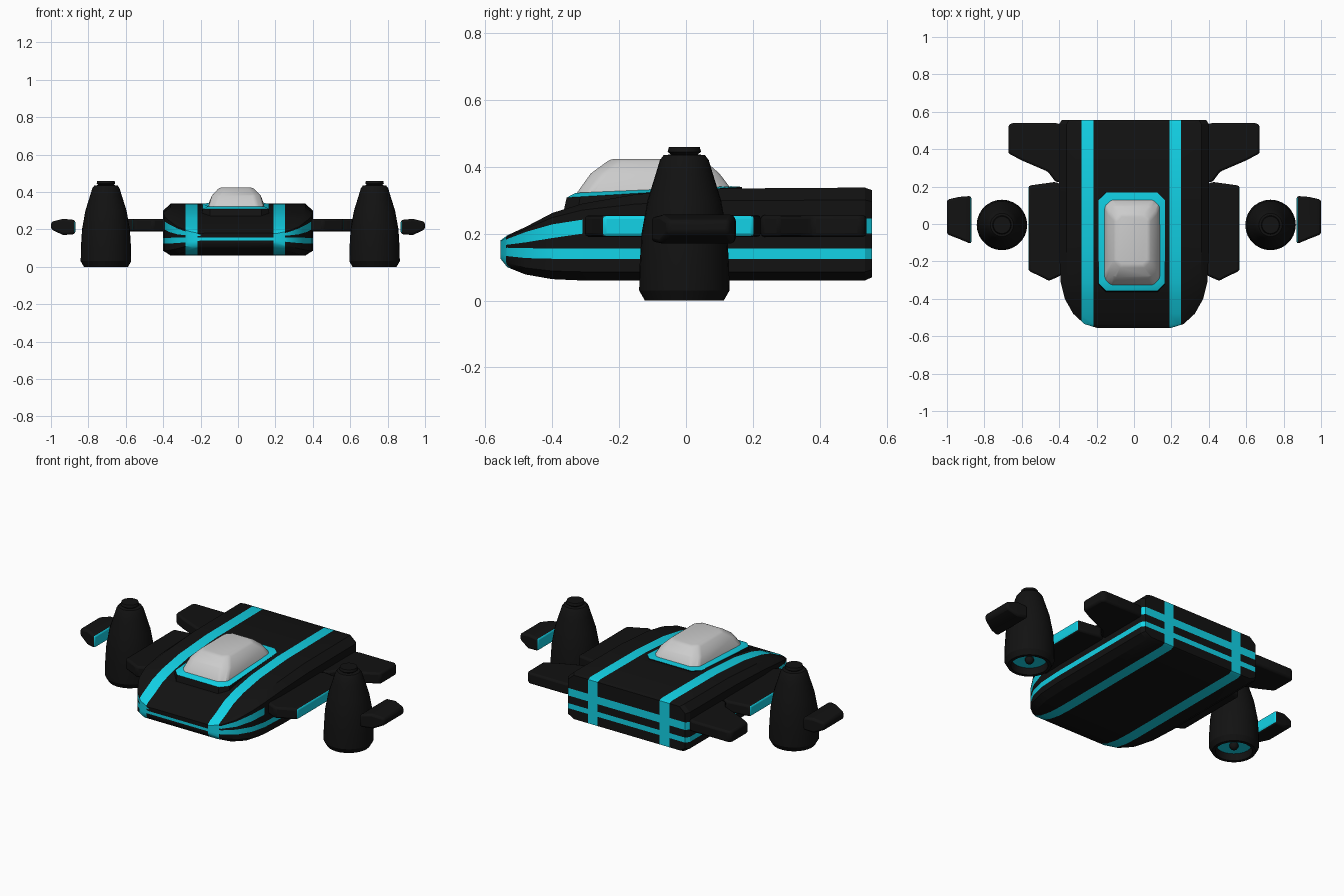
import bpy, bmesh, math
from mathutils import Vector

if "Cube" in bpy.data.objects:
    bpy.data.objects.remove(bpy.data.objects["Cube"])


def material(name, color):
    m = bpy.data.materials.new(name)
    m.diffuse_color = color
    m.use_nodes = True
    m.node_tree.nodes["Principled BSDF"].inputs["Base Color"].default_value = m.diffuse_color
    return m


BLACK = material("black_paint", (0.006, 0.006, 0.006, 1))
CYAN = material("cyan_paint", (0.006, 0.65, 0.8, 1))


def finish(name, bm, mats=(BLACK, CYAN), cyan=None, bevel=0, angle=30):
    bmesh.ops.recalc_face_normals(bm, faces=bm.faces)
    bm.normal_update()
    if cyan:
        for f in bm.faces:
            if cyan(f):
                f.material_index = 1
    me = bpy.data.meshes.new(name)
    bm.to_mesh(me)
    bm.free()
    for m in mats:
        me.materials.append(m)
    ob = bpy.data.objects.new(name, me)
    bpy.context.collection.objects.link(ob)
    bpy.ops.object.select_all(action='DESELECT')
    ob.select_set(True)
    bpy.context.view_layer.objects.active = ob
    bpy.ops.object.shade_smooth_by_angle(angle=math.radians(angle))
    if bevel:
        b = ob.modifiers.new("soft_edges", 'BEVEL')
        b.width, b.segments, b.limit_method = bevel, 2, 'ANGLE'
    return ob


def loft(rings):
    bm = bmesh.new()
    vs = [[bm.verts.new(p) for p in r] for r in rings]
    n = len(rings[0])
    for a, b in zip(vs, vs[1:]):
        for i in range(n):
            j = (i + 1) % n
            bm.faces.new((a[i], a[j], b[j], b[i]))
    bm.faces.new(vs[0])
    bm.faces.new(vs[-1])
    return bm


def octagon(x0, x1, y0, y1, c, z0, z1):
    pts = [(x0 + c, y0), (x1 - c, y0), (x1, y0 + c), (x1, y1 - c),
           (x1 - c, y1), (x0 + c, y1), (x0, y1 - c), (x0, y0 + c)]
    return [(x, y, z0 + (z1 - z0) * (y - y0) / (y1 - y0)) for x, y in pts]


# Hull: stations of y, half width, bottom, lower stripe, upper stripe, top
stations = [
    (-0.555, 0.20, 0.125, 0.140, 0.156, 0.165, 0.172, 0.180),
    (-0.535, 0.265, 0.10, 0.133, 0.158, 0.167, 0.184, 0.195),
    (-0.48, 0.325, 0.078, 0.127, 0.157, 0.174, 0.205, 0.220),
    (-0.40, 0.37, 0.064, 0.125, 0.155, 0.187, 0.228, 0.262),
    (-0.31, 0.392, 0.06, 0.125, 0.155, 0.20, 0.242, 0.29),
    (-0.15, 0.40, 0.06, 0.125, 0.155, 0.20, 0.245, 0.318),
    (0.10, 0.40, 0.06, 0.125, 0.155, 0.20, 0.245, 0.335),
    (0.535, 0.40, 0.06, 0.125, 0.155, 0.20, 0.245, 0.338),
    (0.557, 0.385, 0.07, 0.125, 0.155, 0.20, 0.245, 0.330)]
hull = bmesh.new()
cols = []
for y, w, zb, a, b, c, d, zt in stations:
    k = 0.1 * w
    prof = [(w - k, zb), (w, zb + 0.4 * (a - zb)), (w, a), (w, b), (w, c), (w, d),
            (w, zt - 0.4 * (zt - d)), (w - k, zt)]
    cols.append([[hull.verts.new((s * x, y, z)) for x, z in prof] for s in (-1, 1)])
for s, (p, q) in enumerate(zip(cols, cols[1:])):
    for side in (0, 1):
        for i in range(7):
            f = hull.faces.new((p[side][i], p[side][i + 1], q[side][i + 1], q[side][i]))
            f.material_index = int(i == 2 or (i == 4 and s in (0, 1, 2, 3, 7)))
    for i in (0, 7):
        hull.faces.new((p[0][i], p[1][i], q[1][i], q[0][i]))
for n, p in enumerate((cols[0], cols[-1])):
    for i in range(7):
        f = hull.faces.new((p[0][i], p[1][i], p[1][i + 1], p[0][i + 1]))
        f.material_index = int(i == 2 or (i == 4 and n == 1))
bands = [(-0.282, -0.216), (0.19, 0.252)]
for x in sum(bands, ()):
    bmesh.ops.bisect_plane(hull, geom=hull.verts[:] + hull.edges[:] + hull.faces[:],
                           plane_co=(x, 0, 0), plane_no=(1, 0, 0))
finish("hull", hull, cyan=lambda f: any(a < f.calc_center_median().x < b for a, b in bands))

# Canopy rim and canopy
finish("canopy_rim", loft([octagon(-0.195, 0.17, -0.37, 0.17, 0.045, 0.25, 0.29),
                           octagon(-0.19, 0.165, -0.357, 0.168, 0.04, 0.308, 0.34),
                           octagon(-0.16, 0.14, -0.33, 0.135, 0.03, 0.322, 0.342)]),
       cyan=lambda f: f.normal.z > 0.5)
finish("canopy", loft([octagon(-0.162, 0.142, -0.335, 0.138, 0.035, 0.31, 0.33),
                       octagon(-0.14, 0.122, -0.285, 0.10, 0.035, 0.38, 0.38),
                       octagon(-0.10, 0.08, -0.225, 0.05, 0.03, 0.424, 0.424)]),
       mats=(), bevel=0.012, angle=40)

front_wing = [(0.36, 0.20), (0.42, 0.225), (0.565, 0.205), (0.565, -0.25),
              (0.49, -0.285), (0.455, -0.305), (0.36, -0.26)]
rear_wing = [(0.36, 0.525), (0.42, 0.54), (0.655, 0.54), (0.672, 0.525), (0.672, 0.378),
             (0.60, 0.34), (0.46, 0.28), (0.42, 0.225), (0.36, 0.22)]
pod_profile = [(0, 0.045), (0.095, 0.04), (0.10, 0), (0.118, 0), (0.135, 0.03), (0.134, 0.1),
               (0.128, 0.2), (0.11, 0.3), (0.085, 0.38), (0.073, 0.42), (0.062, 0.435),
               (0.04, 0.437), (0.05, 0.445), (0.046, 0.46), (0, 0.46)]

for s, side in ((-1, "left"), (1, "right")):
    # Wings
    for name, outline, tip in (("front_wing", front_wing, 1), ("rear_wing", rear_wing, 0)):
        bm = loft([[(s * x, y, z) for x, y in outline] for z in (0.19, 0.256)])
        finish(f"{side}_{name}", bm, bevel=0.012,
               cyan=(lambda f: s * f.normal.x > 0.9) if tip else None)

    # Engine pod turned from a profile, with a glowing recess and hub below
    cx = 0.718 * s + 0.012
    bm = bmesh.new()
    vs = [bm.verts.new((cx + r, -0.005, z)) for r, z in pod_profile]
    es = [bm.edges.new(e) for e in zip(vs, vs[1:])]
    bmesh.ops.spin(bm, geom=vs + es, cent=(cx, -0.005, 0), axis=(0, 0, 1),
                   angle=2 * math.pi, steps=28)
    bmesh.ops.remove_doubles(bm, verts=bm.verts, dist=1e-4)
    finish(f"{side}_engine_pod", bm, cyan=lambda f: f.normal.z < -0.5
           and f.calc_center_median().z > 0.03 and f.calc_center_median().z < 0.05)
    bm = bmesh.new()
    bmesh.ops.create_uvsphere(bm, u_segments=12, v_segments=8, radius=0.025)
    bmesh.ops.translate(bm, verts=bm.verts, vec=(cx, -0.005, 0.035))
    finish(f"{side}_engine_hub", bm)

    # Outer fin with a bright inner face
    bm = loft([[(s * x, y0, z0), (s * x, y1, z0), (s * x, y1, z1), (s * x, y0, z1)]
               for x, y0, y1, z0, z1 in ((0.87, -0.107, 0.15, 0.175, 0.25),
                                         (0.935, -0.08, 0.145, 0.17, 0.257),
                                         (1.0, -0.055, 0.13, 0.2, 0.24))])
    finish(f"{side}_outer_fin", bm, bevel=0.012, cyan=lambda f: s * f.normal.x < -0.9)
